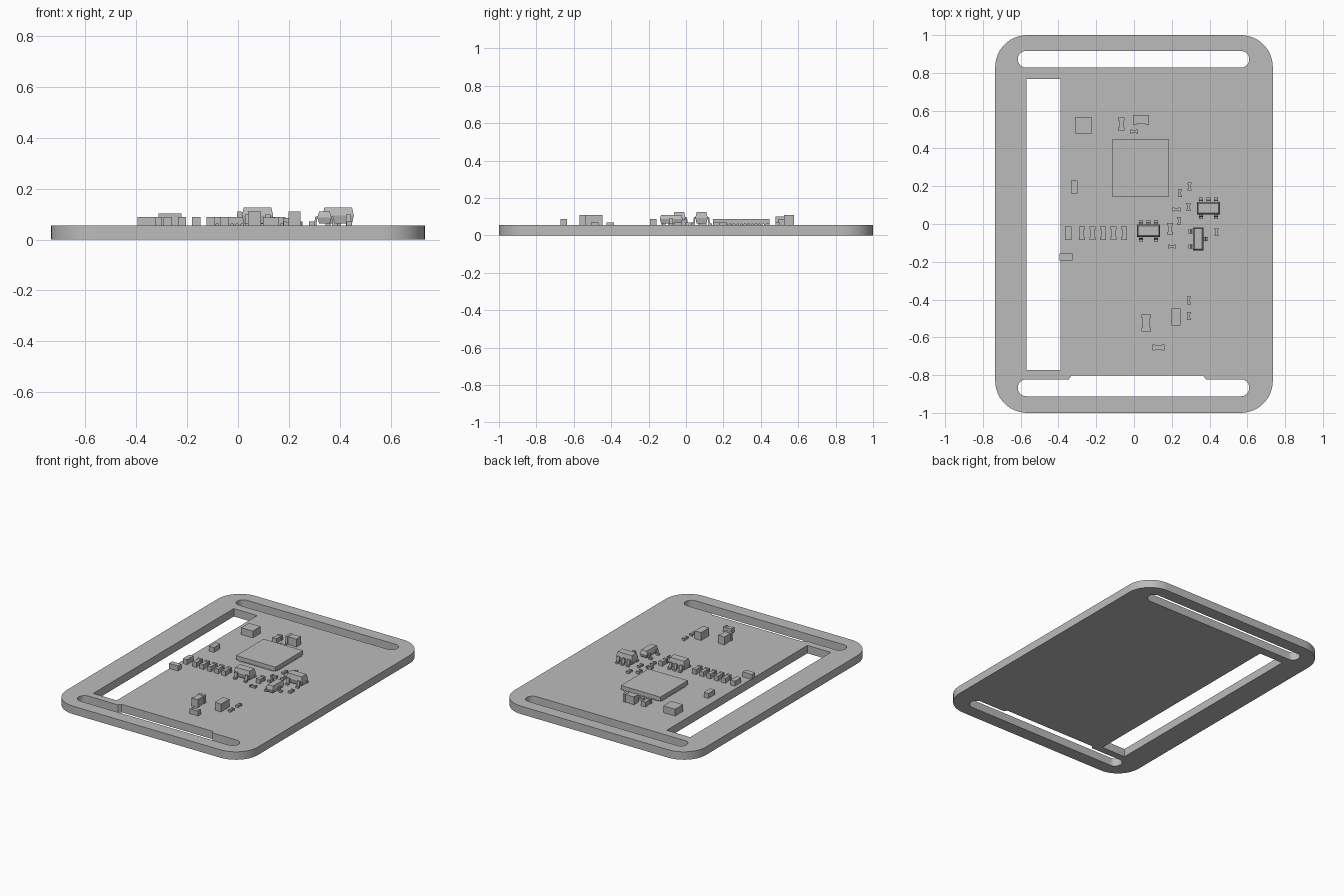
import bpy
import bmesh
from math import pi, sin, cos
from mathutils import Matrix, Vector

default_cube = bpy.data.objects.get("Cube")
if default_cube:
    bpy.data.objects.remove(default_cube, do_unlink=True)

TOP = 0.055  # upper face of the board

grey = bpy.data.materials.new("plain grey")
grey.use_nodes = True
grey.diffuse_color = (0.5, 0.5, 0.5, 1)
grey.node_tree.nodes["Principled BSDF"].inputs["Base Color"].default_value = (0.5, 0.5, 0.5, 1)


def add_object(name, mesh):
    mesh.materials.clear()
    mesh.materials.append(grey)
    obj = bpy.data.objects.new(name, mesh)
    bpy.context.scene.collection.objects.link(obj)
    return obj


def finish(name, bm):
    bmesh.ops.recalc_face_normals(bm, faces=bm.faces)
    mesh = bpy.data.meshes.new(name)
    bm.to_mesh(mesh)
    bm.free()
    return add_object(name, mesh)


def box(bm, cx, cy, w, d, z0, z1):
    matrix = Matrix.Translation((cx, cy, (z0 + z1) / 2)) @ Matrix.Diagonal((w, d, z1 - z0, 1))
    bmesh.ops.create_cube(bm, size=1, matrix=matrix)


def rounded_rect(x0, x1, y0, y1, r, steps=12):
    corners = [(x1 - r, y1 - r), (x0 + r, y1 - r), (x0 + r, y0 + r), (x1 - r, y0 + r)]
    points = []
    for quarter, (cx, cy) in enumerate(corners):
        for i in range(steps + 1):
            a = (quarter + i / steps) * pi / 2
            points.append((cx + r * cos(a), cy + r * sin(a)))
    return points


# Board: rounded outline with two strap slots and a long window
def make_board():
    upper_slot = rounded_rect(-0.615, 0.61, 0.828, 0.916, 0.043)
    lower_slot = rounded_rect(-0.615, 0.61, -0.912, -0.822, 0.044)
    # The lower slot has a shallow chamfered recess in its inner edge
    split = 13
    recess = [(0.365, -0.822), (0.365, -0.802), (-0.33, -0.802), (-0.345, -0.822)]
    recess[0] = (0.38, -0.822)
    lower_slot = lower_slot[:split] + recess + lower_slot[split:]
    window = [(-0.57, -0.772), (-0.39, -0.772), (-0.39, 0.768), (-0.57, 0.768)]
    outline = rounded_rect(-0.735, 0.735, -1, 1, 0.17)

    curve = bpy.data.curves.new("board_outline", "CURVE")
    curve.dimensions = "2D"
    curve.fill_mode = "BOTH"
    curve.extrude = TOP / 2
    for loop in (outline, upper_slot, lower_slot, window):
        spline = curve.splines.new("POLY")
        spline.points.add(len(loop) - 1)
        for point, (x, y) in zip(spline.points, loop):
            point.co = (x, y, 0, 1)
        spline.use_cyclic_u = True
    helper = bpy.data.objects.new("board_outline", curve)
    bpy.context.scene.collection.objects.link(helper)
    graph = bpy.context.evaluated_depsgraph_get()
    mesh = bpy.data.meshes.new_from_object(helper.evaluated_get(graph))
    bpy.data.objects.remove(helper, do_unlink=True)

    bm = bmesh.new()
    bm.from_mesh(mesh)
    bmesh.ops.remove_doubles(bm, verts=bm.verts, dist=0.0001)
    bmesh.ops.translate(bm, verts=bm.verts, vec=(0, 0, TOP / 2))
    board = finish("board", bm)
    for face in board.data.polygons:
        face.use_smooth = True
    board.data.set_sharp_from_angle(angle=pi / 6)


# Two-terminal part: slimmer body between two end caps along its long side
def chip_part(name, cx, cy, w, d, top):
    bm = bmesh.new()
    slim = 0.004
    if w > d:
        cap = w * 0.22
        box(bm, cx, cy, w - cap, d - 2 * slim, TOP, top - 0.002)
        for side in (-1, 1):
            box(bm, cx + side * (w - cap) / 2, cy, cap, d, TOP, top)
    else:
        cap = d * 0.22
        box(bm, cx, cy, w - 2 * slim, d - cap, TOP, top - 0.002)
        for side in (-1, 1):
            box(bm, cx, cy + side * (d - cap) / 2, w, cap, TOP, top)
    finish(name, bm)


def block_part(name, cx, cy, w, d, top):
    bm = bmesh.new()
    box(bm, cx, cy, w, d, TOP, top)
    finish(name, bm)


# Gull-wing lead: bent strip profile in the y-z plane, pulled out along x
def add_lead(bm, x, y_edge, side, mid, width=0.02):
    profile = [(-0.01, mid), (0.008, mid), (0.012, TOP + 0.01), (0.024, TOP + 0.01),
               (0.024, TOP), (0.004, TOP), (0.001, mid - 0.01), (-0.01, mid - 0.01)]
    face = bm.faces.new([bm.verts.new((x - width / 2, y_edge + side * y, z)) for y, z in profile])
    pulled = bmesh.ops.extrude_face_region(bm, geom=[face], use_keep_orig=True)
    verts = [v for v in pulled["geom"] if isinstance(v, bmesh.types.BMVert)]
    bmesh.ops.translate(bm, verts=verts, vec=(width, 0, 0))


# Leaded package: body drafted above and below its middle, leads on both sides
def leaded_package(name, cx, cy, length, depth, top, back, front, turn=0):
    bm = bmesh.new()
    low = TOP + 0.008
    mid = (low + top) / 2
    rings = []
    for z, inset in ((low, 0.007), (mid, 0), (top, 0.007)):
        hx, hy = length / 2 - inset, depth / 2 - inset
        rings.append([bm.verts.new((sx * hx, sy * hy, z))
                      for sx, sy in ((-1, -1), (1, -1), (1, 1), (-1, 1))])
    bm.faces.new(rings[0])
    bm.faces.new(rings[-1])
    for a, b in zip(rings, rings[1:]):
        for i in range(4):
            j = (i + 1) % 4
            bm.faces.new((a[i], a[j], b[j], b[i]))
    for side, slots in ((1, back), (-1, front)):
        for slot in slots:
            add_lead(bm, slot * 0.04, side * depth / 2, side, mid + 0.004)
    bm.transform(Matrix.Translation(Vector((cx, cy, 0))) @ Matrix.Rotation(turn, 4, "Z"))
    finish(name, bm)


# Main chip: flat slab standing on rows of small pads
def main_chip(cx, cy, size):
    bm = bmesh.new()
    box(bm, cx, cy, size, size, TOP + 0.006, 0.089)
    box(bm, cx, cy, size * 0.7, size * 0.7, TOP, TOP + 0.007)
    count = 14
    for i in range(count):
        along = (i - (count - 1) / 2) * size * 0.9 / count
        for side in (-1, 1):
            edge = side * (size / 2 - 0.01)
            box(bm, cx + along, cy + edge, 0.01, 0.02, TOP, TOP + 0.007)
            box(bm, cx + edge, cy + along, 0.02, 0.01, TOP, TOP + 0.007)
    finish("main_chip", bm)


make_board()
main_chip(0.035, 0.296, 0.302)
leaded_package("regulator_centre", 0.077, -0.036, 0.123, 0.066, 0.125, (-1, 0, 1), (-1, 1))
leaded_package("regulator_right", 0.394, 0.083, 0.123, 0.066, 0.125, (-1, 0, 1), (-1, 1))
leaded_package("transistor", 0.34, -0.079, 0.122, 0.056, 0.11, (-1, 1), (0,), pi / 2)

# Row of matching resistors
block_part("row_resistor_end", -0.348, -0.049, 0.033, 0.07, 0.089)
for i in range(5):
    chip_part(f"row_resistor_{i + 1}", -0.276 + i * 0.056, -0.049, 0.032, 0.07, 0.089)

# Taller parts: centre x, centre y, width, depth, top
chip_part("capacitor_back", 0.038, 0.551, 0.085, 0.053, 0.11)
chip_part("capacitor_front", 0.065, -0.524, 0.05, 0.09, 0.11)
chip_part("resistor_back", -0.067, 0.529, 0.034, 0.068, 0.089)
chip_part("resistor_front", 0.13, -0.654, 0.064, 0.034, 0.089)
chip_part("resistor_centre", 0.191, -0.025, 0.03, 0.06, 0.085)
block_part("crystal", -0.267, 0.522, 0.09, 0.086, 0.102)
block_part("inductor", 0.222, -0.492, 0.048, 0.09, 0.11)
block_part("resistor_left", -0.316, 0.196, 0.035, 0.07, 0.089)
block_part("resistor_window", -0.36, -0.175, 0.07, 0.036, 0.089)

# Tiny parts, lying along y or along x
along_y = [(0.243, 0.164), (0.289, 0.09), (0.239, 0.016), (0.295, 0.198),
           (0.438, -0.043), (0.29, -0.405), (0.29, -0.487)]
along_x = [(0.0, 0.49), (0.225, 0.077), (0.2, -0.12)]
for i, (x, y) in enumerate(along_y):
    chip_part(f"tiny_part_upright_{i + 1}", x, y, 0.021, 0.041, 0.07)
for i, (x, y) in enumerate(along_x):
    chip_part(f"tiny_part_flat_{i + 1}", x, y, 0.041, 0.021, 0.07)
